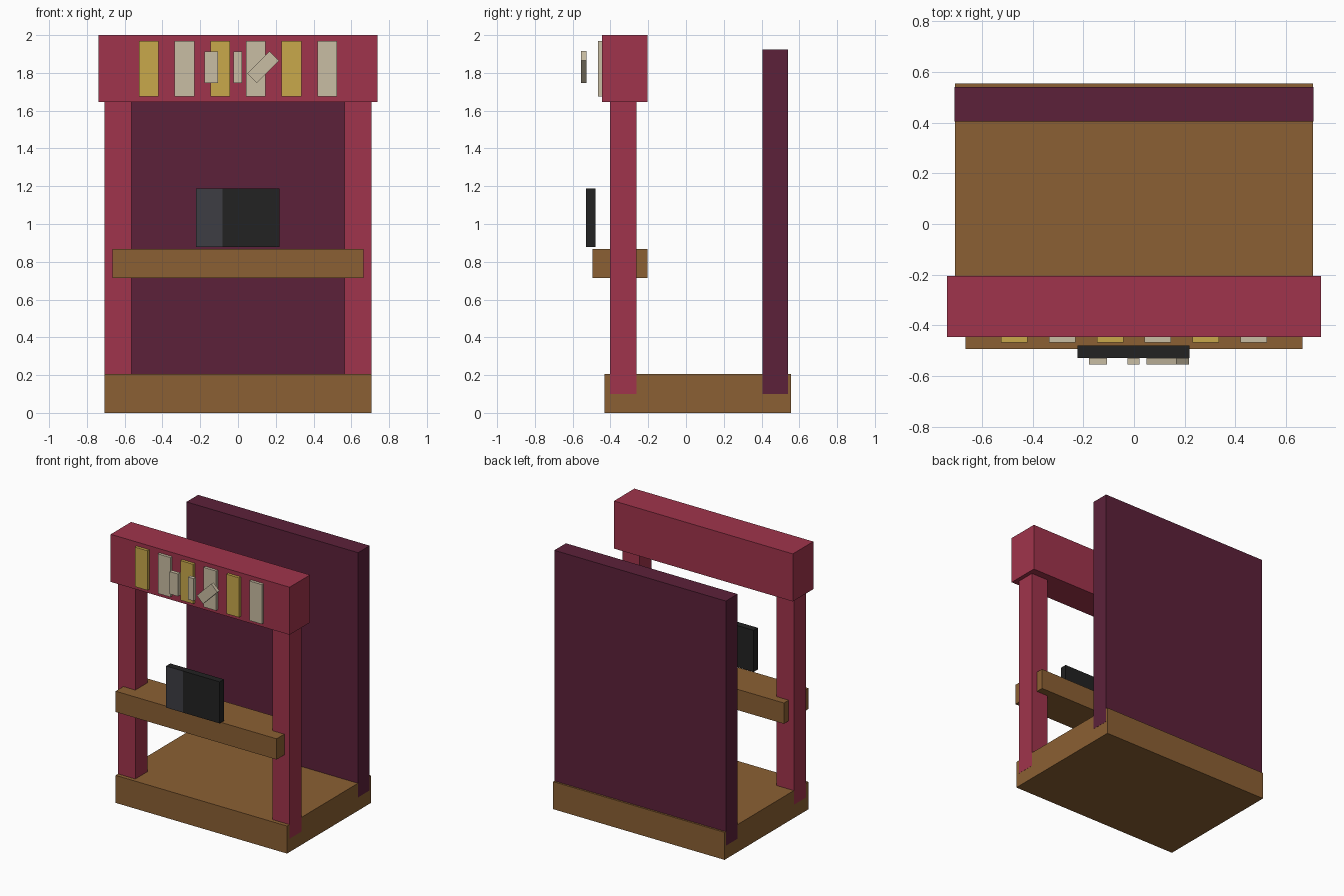
import bpy, bmesh, math
from mathutils import Matrix, Vector

if "Cube" in bpy.data.objects:
    bpy.data.objects.remove(bpy.data.objects["Cube"])


def material(name, hex_code):
    """Flat colour from an sRGB hex code, stored as linear values."""
    lin = []
    for i in (0, 2, 4):
        c = int(hex_code[i:i + 2], 16) / 255
        lin.append(c / 12.92 if c <= 0.04045 else ((c + 0.055) / 1.055) ** 2.4)
    m = bpy.data.materials.new(name)
    m.diffuse_color = (*lin, 1)
    m.use_nodes = True
    m.node_tree.nodes["Principled BSDF"].inputs["Base Color"].default_value = m.diffuse_color
    return m


wood = material("brown wood", "8B6033")
red = material("crimson paint", "A0344C")
plum = material("plum backdrop", "5C213A")
black = material("black", "222222")
grey = material("dark grey", "3D3D43")
gold = material("gold", "C8A84B")
cream = material("cream", "C9BDA3")


def box(name, x, y, z, mat, tilt=0):
    """Box from (min, max) ranges, optionally tilted about the y axis."""
    size = Vector([r[1] - r[0] for r in (x, y, z)])
    centre = Vector([(r[0] + r[1]) / 2 for r in (x, y, z)])
    bm = bmesh.new()
    bmesh.ops.create_cube(bm, size=1, matrix=Matrix.Diagonal((*size, 1)))
    me = bpy.data.meshes.new(name)
    bm.to_mesh(me)
    bm.free()
    me.materials.append(mat)
    ob = bpy.data.objects.new(name, me)
    ob.location = centre
    ob.rotation_euler = (0, tilt, 0)
    bpy.context.collection.objects.link(ob)
    return ob


# Stall structure
box("base", (-0.707, 0.707), (-0.432, 0.555), (0, 0.205), wood)
box("back_panel", (-0.708, 0.708), (0.404, 0.541), (0.10, 1.925), plum)
box("header", (-0.738, 0.738), (-0.446, -0.205), (1.645, 2.0), red)
box("counter", (-0.664, 0.664), (-0.494, -0.205), (0.713, 0.868), wood)
for side, s in (("left", -1), ("right", 1)):
    box(side + "_post", sorted((s * 0.565, s * 0.708)), (-0.403, -0.261), (0.10, 1.66), red)

# Alternating strips across the header
for i in range(6):
    cx = -0.472 + i * 0.1888
    box(f"header_strip_{i + 1}", (cx - 0.052, cx + 0.052), (-0.467, -0.44),
        (1.675, 1.97), cream if i % 2 else gold)

# Small bars floating in front of the header
fy = (-0.555, -0.528)
box("small_bar_left", (-0.177, -0.106), fy, (1.747, 1.914), cream)
box("small_bar_middle", (-0.025, 0.022), fy, (1.747, 1.914), cream)
box("small_bar_tilted", (0.098, 0.169), fy, (1.747, 1.914), cream, math.radians(45))

# Display box with a grey band cut into the left of its front face
display = box("display_box", (-0.223, 0.219), (-0.529, -0.479), (0.877, 1.187), black)
display.data.materials.append(grey)
bm = bmesh.new()
bm.from_mesh(display.data)
cut = -0.082 - display.location.x
bmesh.ops.bisect_plane(bm, geom=bm.verts[:] + bm.edges[:] + bm.faces[:],
                       plane_co=(cut, 0, 0), plane_no=(1, 0, 0))
bm.normal_update()
for f in bm.faces:
    if f.normal.y < -0.9 and f.calc_center_median().x < cut:
        f.material_index = 1
bm.to_mesh(display.data)
bm.free()
